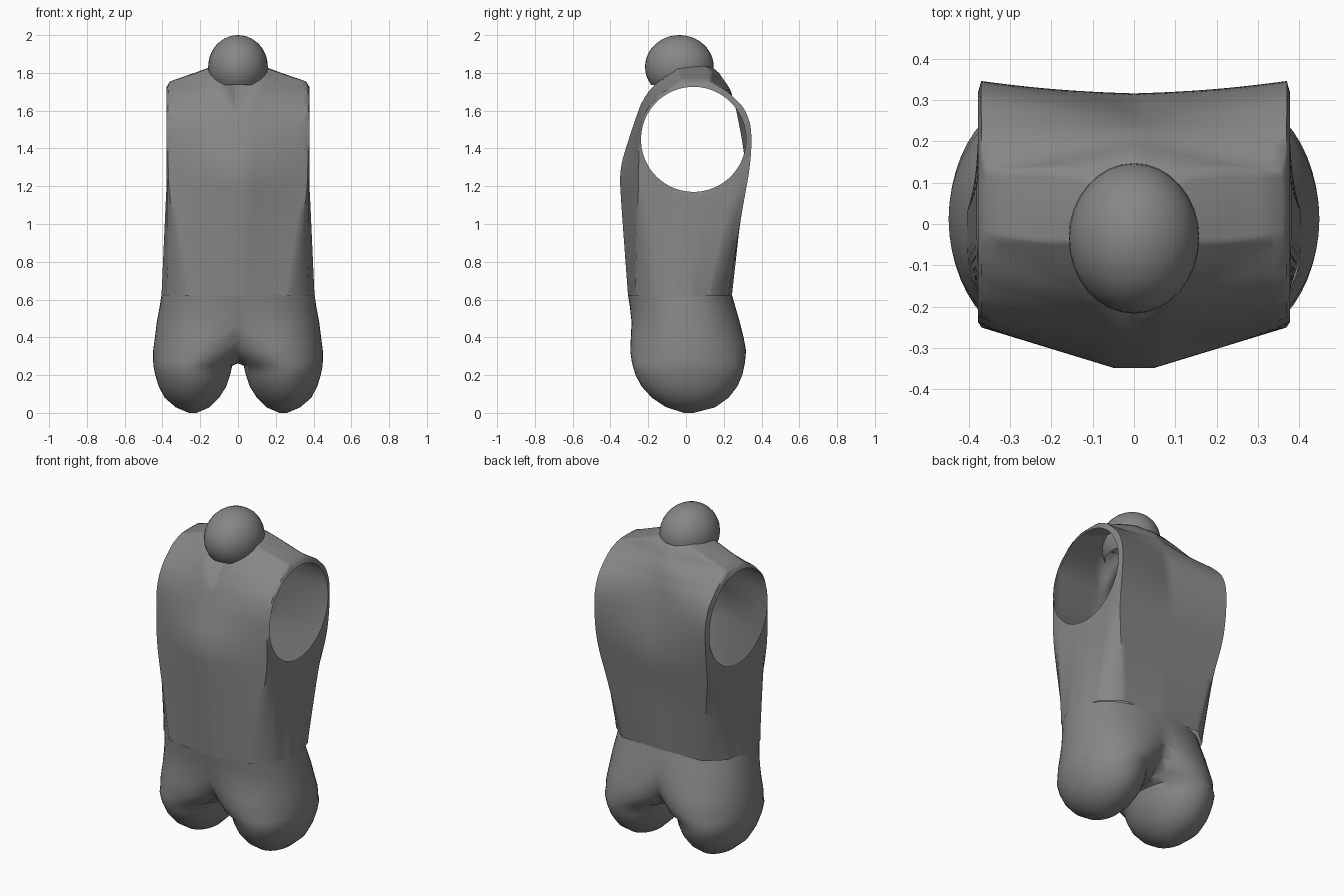
import bpy, bmesh, math
from mathutils import Vector

if "Cube" in bpy.data.objects:
    bpy.data.objects.remove(bpy.data.objects["Cube"])

GREY = bpy.data.materials.new("dark_grey")
GREY.diffuse_color = (.24, .24, .24, 1)
GREY.use_nodes = True
GREY.node_tree.nodes["Principled BSDF"].inputs["Base Color"].default_value = GREY.diffuse_color


def lerp_rows(rows, z):
    """Linear interpolation of parameter rows keyed by their first value."""
    for a, b in zip(rows, rows[1:]):
        if z <= b[0]:
            t = (z - a[0]) / (b[0] - a[0])
            return [p + (q - p) * t for p, q in zip(a, b)]
    return list(rows[-1])


def soft_rows(rows, z):
    """The same, averaged over a short height so bends are rounded."""
    r = min(.07, z - rows[0][0], max(0, 1.74 - z))
    samples = [lerp_rows(rows, z + r * k / 3) for k in range(-3, 4)]
    return [sum(c) / 7 for c in zip(*samples)]


def resample(pts, counts):
    out = [Vector(pts[0])]
    for a, b, n in zip(pts, pts[1:], counts):
        a, b = Vector(a), Vector(b)
        out += [a.lerp(b, k / n) for k in range(1, n + 1)]
    return out


def loft(bm, rings, closed):
    vs = [[bm.verts.new(p) for p in r] for r in rings]
    n = len(vs[0])
    for a, b in zip(vs, vs[1:]):
        for i in range(n if closed else n - 1):
            j = (i + 1) % n
            bm.faces.new((a[i], a[j], b[j], b[i]))
    return vs


def finish(bm, name, mirror=True):
    me = bpy.data.meshes.new(name)
    bm.normal_update()
    bm.to_mesh(me)
    bm.free()
    me.materials.append(GREY)
    ob = bpy.data.objects.new(name, me)
    bpy.context.collection.objects.link(ob)
    if mirror:
        m = ob.modifiers.new("Mirror", 'MIRROR')
        m.merge_threshold = 0.002
    bpy.ops.object.select_all(action='DESELECT')
    ob.select_set(True)
    bpy.context.view_layer.objects.active = ob
    bpy.ops.object.shade_smooth_by_angle(angle=math.radians(50))
    return ob


# Torso sections: z, corner x, side x, front centre, front corner, back corner, back centre
torso = [
    (0.62, .27, .405, -.307, -.268, .226, .243),
    (1.00, .335, .388, -.335, -.26, .285, .285),
    (1.17, .366, .38, -.347, -.252, .315, .315),
    (1.29, .37, .38, -.352, -.25, .338, .318),
    (1.46, .37, .38, -.30, -.25, .35, .295),
    (1.58, .37, .38, -.26, -.23, .335, .27),
    (1.68, .37, .378, -.222, -.155, .26, .25),
    (1.73, .37, .376, -.195, -.065, .17, .225),
    (1.755, .352, .36, -.18, -.035, .13, .205),
    (1.80, .18, .23, -.14, -.06, .14, .175),
    (1.83, .10, .15, -.11, -.06, .13, .14),
    (1.845, .06, .09, -.06, -.04, .08, .09),
]


def torso_ring(z):
    _, xc, xs, fc, fs, bs, bc = soft_rows(torso, z)
    w = bs - fs
    d = .08 + .1 * min(1, max(0, (1.15 - z) / .5))
    xm = xc + .75 * (xs - xc)
    pts = [(0, fc), (.13 * xc, fc), (xc, fs), (xm, fs + d * w), (xs, fs + .4 * w),
           (xs, bs - .4 * w), (xm, bs - d * w), (xc, bs), (0, bc)]
    ring = []
    for i, p in enumerate(resample(pts, (2, 12, 2, 6, 4, 6, 2, 12))):
        y = p.y
        # V-shaped throat hollow below the chin
        half = .02 + .6 * max(0, z - 1.6)
        if i < 14 and 1.6 < z < 1.79 and p.x < half:
            y += .55 * (z - 1.6) * (1 - p.x / half)
        ring.append((p.x, y, z))
    return ring


zs = ([.62 + .5 * k / 12 for k in range(12)] + [1.12 + .02 * k for k in range(32)]
      + [1.755, 1.775, 1.80, 1.83, 1.845])
bm = bmesh.new()
loft(bm, [torso_ring(z) for z in zs], False)

# Open round armhole, with its rim pulled onto a true circle
HY, HZ, HR = .04, 1.448, .278
hole = [f for f in bm.faces if f.calc_center_median().x > .34
        and math.hypot(f.calc_center_median().y - HY, f.calc_center_median().z - HZ) < HR]
rim = {v for f in hole for v in f.verts}
bmesh.ops.delete(bm, geom=hole, context='FACES')
for v in rim:
    if v.is_valid and v.is_boundary:
        d = Vector((v.co.y - HY, v.co.z - HZ)).normalized() * HR
        v.co = (.378, HY + d.x, HZ + d.y)
finish(bm, "torso")

# Hip lobes: z, inner x, outer x, front y, back y, squareness
hips = [
    (.002, .22, .26, -.01, .04, 2), (.03, .15, .33, -.105, .155, 2),
    (.08, .10, .388, -.18, .225, 2), (.14, .062, .42, -.235, .272, 2),
    (.20, .042, .438, -.267, .298, 2), (.25, .03, .448, -.282, .309, 2),
    (.275, -.03, .449, -.288, .313, 2),
    (.33, -.08, .449, -.295, .318, 2), (.40, -.15, .44, -.292, .305, 2.05),
    (.48, -.24, .43, -.288, .285, 2.15), (.56, -.34, .415, -.297, .262, 2.3),
    (.625, -.405, .405, -.307, .243, 2.4),
]
rings = []
for z, xi, xo, yf, yb, e in hips:
    ring = []
    for k in range(48):
        a = 2 * math.pi * k / 48
        c, s = math.cos(a), math.sin(a)
        ring.append(((xi + xo) / 2 + (xo - xi) / 2 * math.copysign(abs(c) ** (2 / e), c),
                     (yf + yb) / 2 + (yb - yf) / 2 * math.copysign(abs(s) ** (2 / e), s), z))
    rings.append(ring)
bm = bmesh.new()
vs = loft(bm, rings, True)
bm.faces.new(vs[0][::-1])
bmesh.ops.bisect_plane(bm, geom=bm.verts[:] + bm.edges[:] + bm.faces[:], dist=1e-5,
                       plane_co=(0, 0, 0), plane_no=(1, 0, 0), clear_inner=True)
for v in bm.verts:
    if v.co.z < .003:
        v.co.z = 0
bmesh.ops.recalc_face_normals(bm, faces=bm.faces[:])
finish(bm, "hips")

# Head, open underneath where it meets the neck
bm = bmesh.new()
bmesh.ops.create_uvsphere(bm, u_segments=32, v_segments=20, radius=1)
for v in bm.verts:
    v.co = Vector((v.co.x * .158, v.co.y * .182 - .035, v.co.z * .168 + 1.832))
bmesh.ops.bisect_plane(bm, geom=bm.verts[:] + bm.edges[:] + bm.faces[:], dist=1e-5,
                       plane_co=(0, -.035, 1.735), plane_no=(0, 0, 1), clear_inner=True)
finish(bm, "head", mirror=False)
